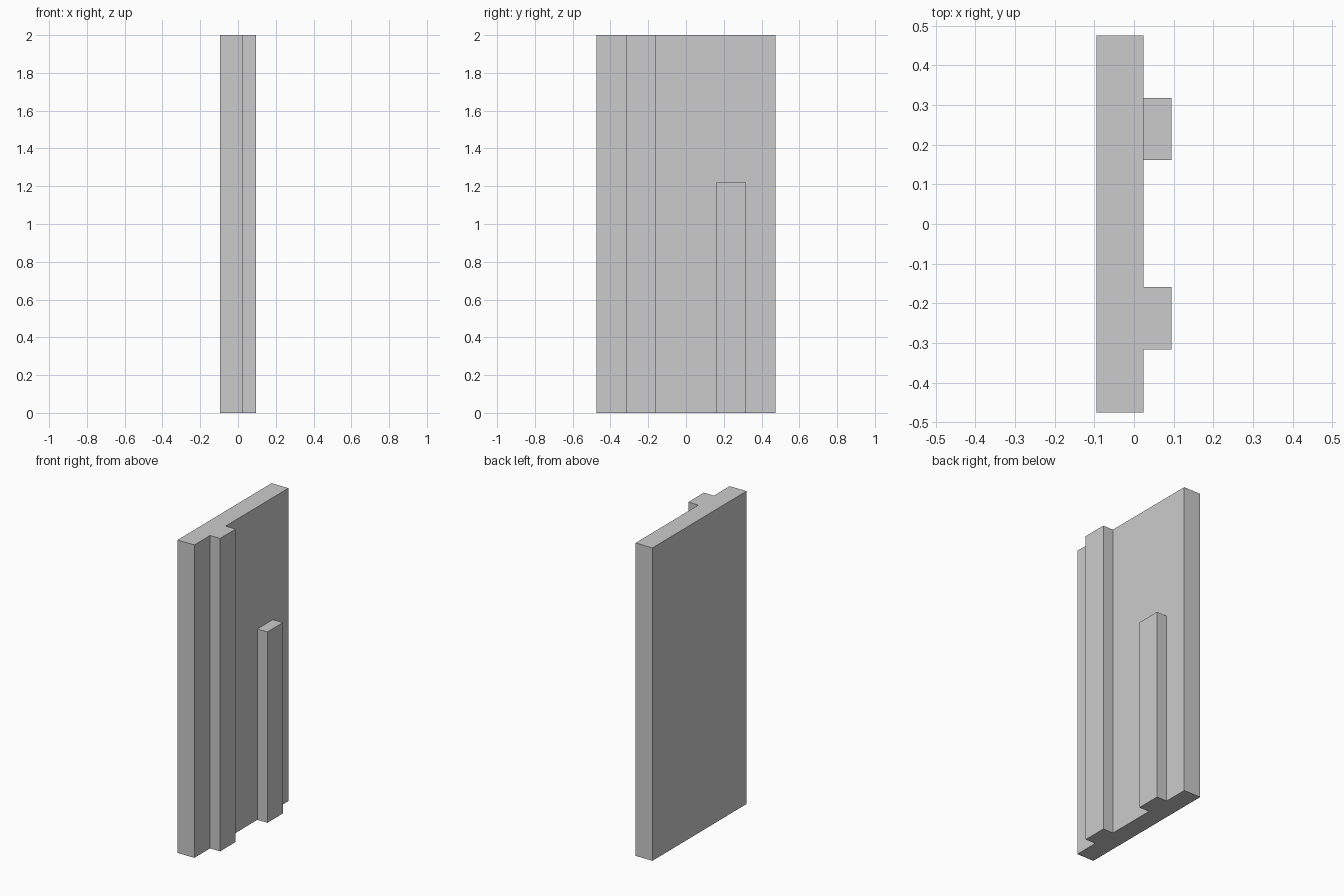
import bpy

if "Cube" in bpy.data.objects:
    bpy.data.objects.remove(bpy.data.objects["Cube"])


def box(name, x, y, z):
    """Axis-aligned box from (min, max) ranges."""
    bounds = (x, y, z)
    bpy.ops.mesh.primitive_cube_add(size=1, location=[(a + b) / 2 for a, b in bounds])
    obj = bpy.context.object
    obj.name = name
    obj.scale = [b - a for a, b in bounds]
    bpy.ops.object.transform_apply(location=False, rotation=False, scale=True)
    return obj


FACE_X = 0.024   # front face of the panel, where the ribs start
RIB_X = 0.095

# Main slab
box("panel", (-0.095, FACE_X), (-0.475, 0.475), (0, 2))

# Full-height and short ribs on the +x face
for name, y, height in (("tall_rib", (-0.316, -0.159), 2.0),
                        ("short_rib", (0.161, 0.318), 1.22)):
    box(name, (FACE_X, RIB_X), y, (0, height))
